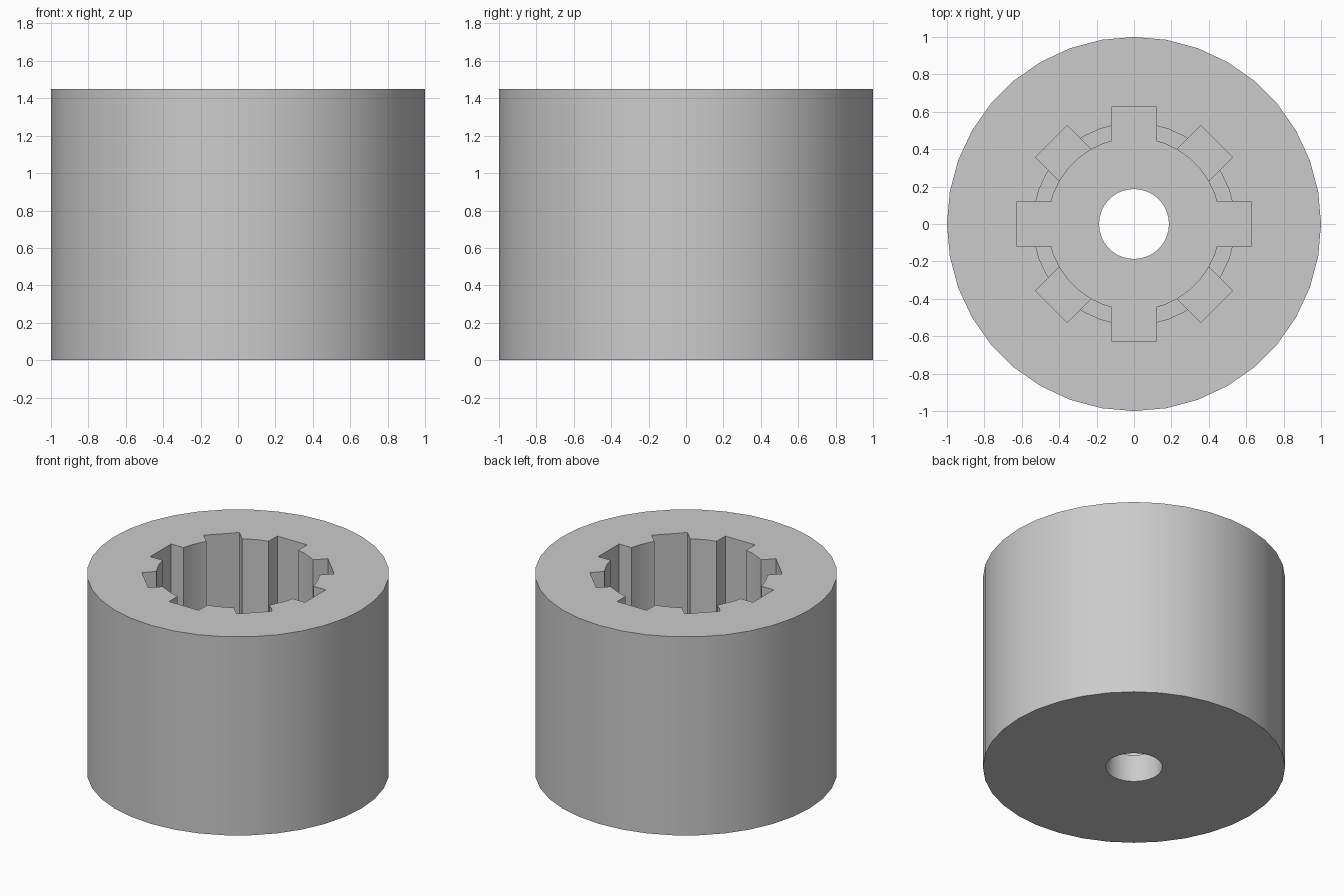
import bpy
import math

SIDES = 36
HEIGHT = 1.45
TOP = HEIGHT + 0.1      # cutters reach past the rim
FLOOR = 0.2             # floor of the narrow bore and the straight slots
DIAGONAL_FLOOR = 0.42   # floor of the diagonal slots
SHOULDER = 0.65         # ledge of the wide bore

default_cube = bpy.data.objects.get("Cube")
if default_cube:
    bpy.data.objects.remove(default_cube, do_unlink=True)

grey = bpy.data.materials.new("plain grey")
grey.use_nodes = True
colour = (0.6, 0.6, 0.6, 1)
grey.diffuse_color = colour
grey.node_tree.nodes["Principled BSDF"].inputs["Base Color"].default_value = colour


def cylinder(name, radius, bottom, top):
    bpy.ops.mesh.primitive_cylinder_add(
        vertices=SIDES, radius=radius, depth=top - bottom,
        location=(0, 0, (top + bottom) / 2))
    obj = bpy.context.object
    obj.name = name
    obj.data.materials.append(grey)
    return obj


def slot_bar(name, angle, bottom):
    """A bar across the middle cuts two opposite slots."""
    bpy.ops.mesh.primitive_cube_add(
        size=1, location=(0, 0, (TOP + bottom) / 2),
        rotation=(0, 0, math.radians(angle)))
    obj = bpy.context.object
    obj.name = name
    obj.scale = (1.25, 0.24, TOP - bottom)
    obj.data.materials.append(grey)
    return obj


# Outer body
body = cylinder("slotted_hub", 1, 0, HEIGHT)

# Stepped bore, through hole and eight slots
cutters = [
    cylinder("wide_bore_cutter", 0.54, SHOULDER, TOP),
    cylinder("narrow_bore_cutter", 0.46, FLOOR, TOP),
    cylinder("through_hole_cutter", 0.187, -0.1, TOP),
]
for angle in (0, 90):
    cutters.append(slot_bar("straight_slot_cutter", angle, FLOOR))
    cutters.append(slot_bar("diagonal_slot_cutter", angle + 45, DIAGONAL_FLOOR))

for cutter in cutters:
    cutter.hide_render = True
    cut = body.modifiers.new(cutter.name, "BOOLEAN")
    cut.operation = "DIFFERENCE"
    cut.solver = "EXACT"
    cut.object = cutter

# Bake the cuts, then drop the cutters
bpy.context.view_layer.update()
evaluated = body.evaluated_get(bpy.context.evaluated_depsgraph_get())
finished = bpy.data.meshes.new_from_object(evaluated)
body.modifiers.clear()
body.data = finished
for cutter in cutters:
    bpy.data.objects.remove(cutter, do_unlink=True)

# Smooth round walls, crisp slot and rim edges
bpy.ops.object.select_all(action="DESELECT")
body.select_set(True)
bpy.context.view_layer.objects.active = body
bpy.ops.object.shade_smooth_by_angle(angle=math.radians(30))
